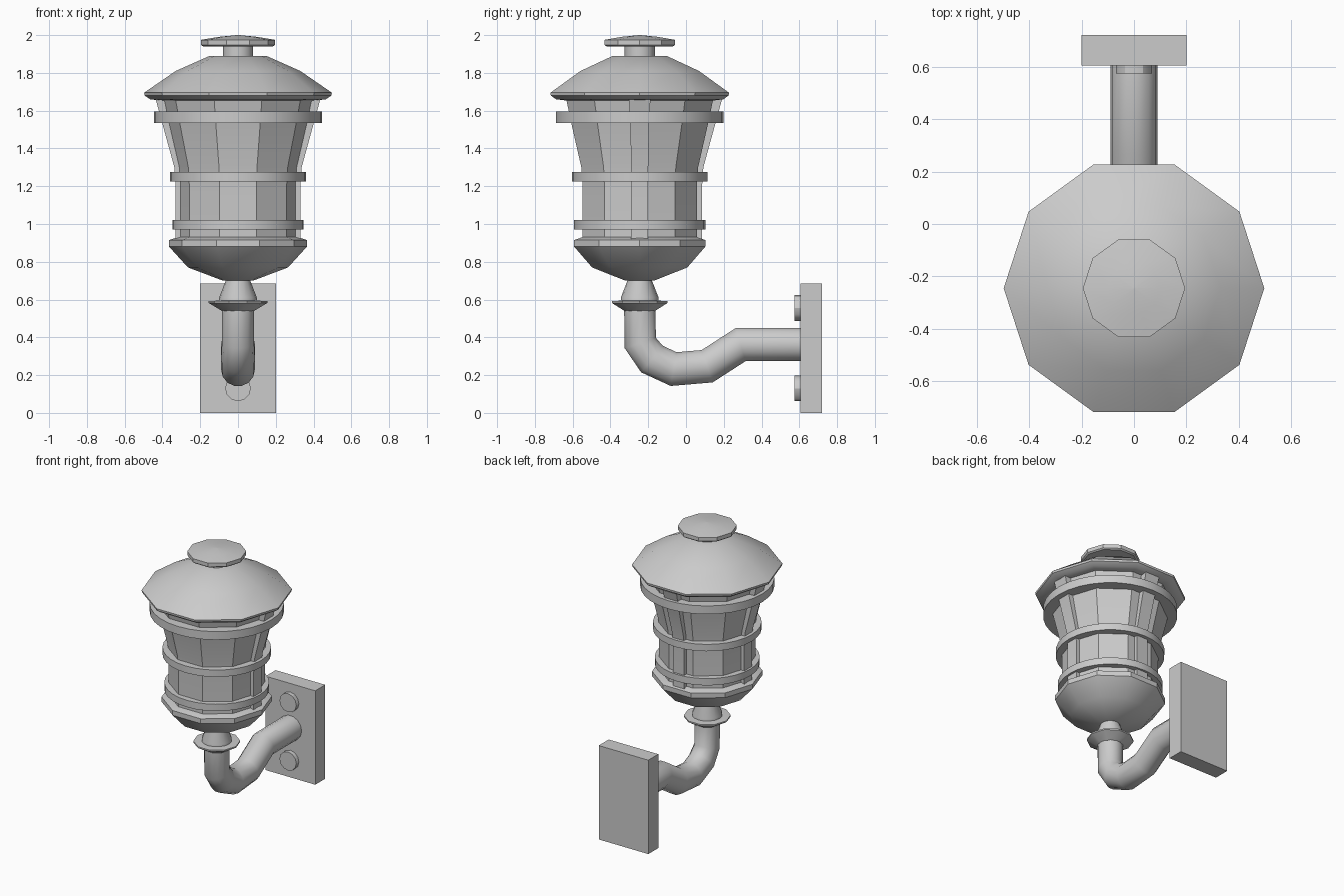
import bpy, math
from mathutils import Matrix, Vector

if "Cube" in bpy.data.objects:
    bpy.data.objects.remove(bpy.data.objects["Cube"])

CY = -0.245  # lantern axis


def make(name, verts, faces, angle=30):
    me = bpy.data.meshes.new(name)
    me.from_pydata(verts, [], faces)
    ob = bpy.data.objects.new(name, me)
    bpy.context.collection.objects.link(ob)
    bpy.ops.object.select_all(action='DESELECT')
    ob.select_set(True)
    bpy.context.view_layer.objects.active = ob
    bpy.ops.object.mode_set(mode='EDIT')
    bpy.ops.mesh.select_all(action='SELECT')
    bpy.ops.mesh.normals_make_consistent(inside=False)
    bpy.ops.object.mode_set(mode='OBJECT')
    bpy.ops.object.shade_smooth_by_angle(angle=math.radians(angle))
    return ob


def skin(name, rings, angle=30):
    """Join equal-length loops into a capped solid."""
    n = len(rings[0])
    verts = [v for r in rings for v in r]
    faces = [(k * n + i, k * n + (i + 1) % n, (k + 1) * n + (i + 1) % n, (k + 1) * n + i)
             for k in range(len(rings) - 1) for i in range(n)]
    faces += [tuple(range(n)), tuple(range(len(verts) - n, len(verts)))]
    return make(name, verts, faces, angle)


def lathe(name, profile, n=10, angle=30):
    return skin(name, [[(r * math.cos(math.tau * i / n), CY + r * math.sin(math.tau * i / n), z)
                        for i in range(n)] for r, z in profile], angle)


def box(name, lo, hi):
    return skin(name, [[(lo[0], lo[1], z), (hi[0], lo[1], z), (hi[0], hi[1], z), (lo[0], hi[1], z)]
                       for z in (lo[2], hi[2])])


# Lantern body: ten-sided roof, cap, glass and bowl
lathe("roof", [(.42, 1.655), (.465, 1.66), (.495, 1.68), (.497, 1.695), (.33, 1.81), (.15, 1.89)])
lathe("cap_neck", [(.08, 1.88), (.08, 1.95)], 16)
lathe("cap", [(.185, 1.94), (.195, 1.948), (.195, 1.975), (.1, 1.991), (.005, 2.0)])
lathe("glass", [(.318, .91), (.318, 1.2), (.325, 1.3), (.38, 1.53), (.41, 1.665)])
lathe("bowl", [(.08, .70), (.265, .77), (.365, .88), (.365, .915), (.32, .93)])

# Round bands
for name, r, z0, z1 in (("upper_band", .444, 1.535, 1.595), ("middle_band", .359, 1.225, 1.275),
                        ("lower_band", .347, .97, 1.02)):
    lathe(name, [(r, z0), (r, z1)], 32)

# Vertical ribs on both sides and the back
rib = [(.33, .91, .045), (.33, 1.2, .045), (.337, 1.3, .045), (.4, 1.53, .05), (.437, 1.665, .057)]
for side, a in (("right", 0), ("back", 90), ("left", 180)):
    m = Matrix.Translation((0, CY, 0)) @ Matrix.Rotation(math.radians(a), 4, 'Z')
    skin(side + "_rib", [[m @ Vector(p) for p in ((r - .06, -w, z), (r, -w, z), (r, w, z), (r - .06, w, z))]
                         for r, z, w in rib])

# Socket and drip collar under the bowl
lathe("socket", [(.1, .585), (.1, .61), (.065, .70), (.065, .72)], 16)
lathe("collar", [(.085, .54), (.155, .582), (.155, .592), (.09, .595)])

# Bent arm, swept with mitred joints
path = [Vector((0, y, z)) for y, z in ((CY, .58), (-.242, .37), (-.18, .285), (-.065, .232),
                                      (.112, .247), (.29, .362), (.62, .362))]
rings = []
for i, p in enumerate(path):
    d0 = (p - path[max(i - 1, 0)]).normalized()
    d1 = (path[min(i + 1, len(path) - 1)] - p).normalized()
    t = (d0 + d1).normalized()
    c = d0.dot(d1) if 0 < i < len(path) - 1 else 1
    stretch = 1 / math.sqrt((1 + c) / 2)
    nrm = t.cross(Vector((1, 0, 0))) * stretch
    R = .085 if i < 2 else .09
    rings.append([p + R * (Vector((1, 0, 0)) * math.cos(math.tau * k / 14) + nrm * math.sin(math.tau * k / 14))
                  for k in range(14)])
skin("arm", rings, 50)

# Wall plate and bolts
box("wall_plate", (-.2, .605, 0), (.2, .72, .685))
for name, z in (("lower_bolt", .13), ("upper_bolt", .555)):
    skin(name, [[(.068 * math.cos(math.tau * k / 12), y, z + .068 * math.sin(math.tau * k / 12))
                 for k in range(12)] for y in (.575, .61)])
